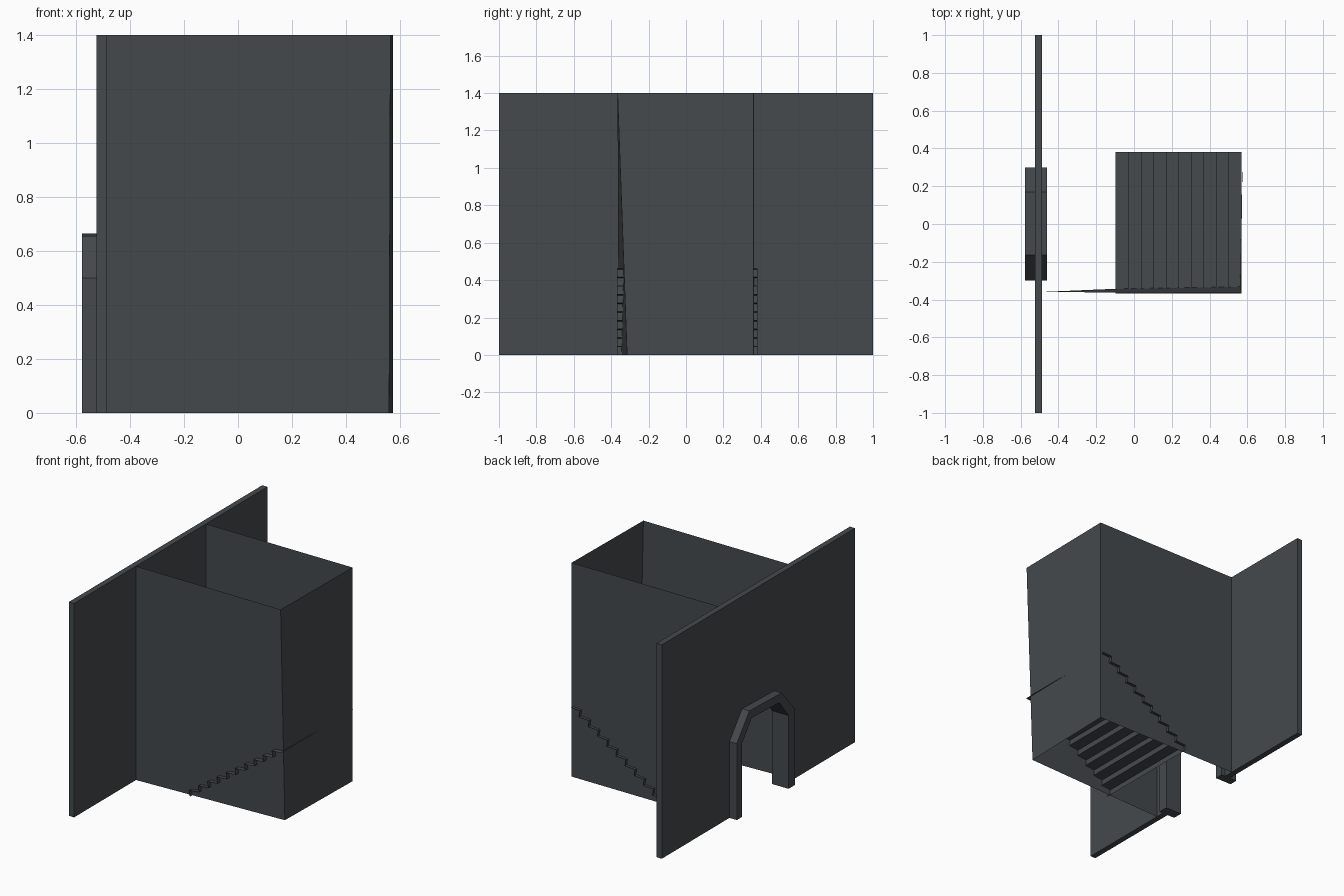
import bpy, bmesh
from mathutils import Vector

if "Cube" in bpy.data.objects:
    bpy.data.objects.remove(bpy.data.objects["Cube"])

slate = bpy.data.materials.new("dark slate grey")
slate.diffuse_color = (0.058, 0.067, 0.073, 1.0)
slate.use_nodes = True
slate.node_tree.nodes["Principled BSDF"].inputs["Base Color"].default_value = slate.diffuse_color


def make_object(name, bm):
    mesh = bpy.data.meshes.new(name)
    bm.to_mesh(mesh)
    bm.free()
    mesh.materials.append(slate)
    ob = bpy.data.objects.new(name, mesh)
    bpy.context.collection.objects.link(ob)
    return ob


def extrude_profile(name, yz, x0, x1):
    """Solid made from a (y, z) outline, extruded along x."""
    bm = bmesh.new()
    face = bm.faces.new([bm.verts.new((x0, y, z)) for y, z in yz])
    ext = bmesh.ops.extrude_face_region(bm, geom=[face], use_keep_orig=True)
    moved = [g for g in ext["geom"] if isinstance(g, bmesh.types.BMVert)]
    bmesh.ops.translate(bm, vec=Vector((x1 - x0, 0, 0)), verts=moved)
    bmesh.ops.recalc_face_normals(bm, faces=bm.faces)
    return make_object(name, bm)


def sheet(name, row_a, row_b):
    """Strip of quads between two rows of points."""
    bm = bmesh.new()
    a = [bm.verts.new(p) for p in row_a]
    b = [bm.verts.new(p) for p in row_b]
    for i in range(len(a) - 1):
        bm.faces.new((a[i], a[i + 1], b[i + 1], b[i]))
    return make_object(name, bm)


# Arch outlines, from one foot to the other
outer = [(-0.30, 0), (-0.30, 0.50), (-0.165, 0.655), (0.17, 0.665), (0.30, 0.50), (0.30, 0)]
inner = [(-0.235, 0), (-0.235, 0.48), (-0.14, 0.60), (0.145, 0.61), (0.245, 0.48), (0.245, 0)]
middle = [((a[0] + b[0]) / 2, (a[1] + b[1]) / 2) for a, b in zip(outer, inner)]

# Entrance wall with its opening hidden inside the frame
extrude_profile("entrance_wall",
                [(-1, 0), (-1, 1.4), (1, 1.4), (1, 0)] + middle[::-1], -0.525, -0.487)

# Faceted arch frame around the opening
extrude_profile("arch_frame", outer + inner[::-1], -0.578, -0.46)

# Open-topped chamber of thin sheets, one corner leaning inwards
plan_low = [(-0.495, -0.36, 0), (0.56, -0.315, 0), (0.575, 0.362, 0), (-0.495, 0.364, 0)]
plan_high = [(-0.495, -0.36, 1.4), (0.565, -0.366, 1.4), (0.575, 0.362, 1.4), (-0.495, 0.364, 1.4)]
sheet("chamber_walls", plan_low, plan_high)

# Staircase: a folded sheet of risers and slightly tilted treads
steps, run, rise, start = 10, 0.0665, 0.0462, -0.097
profile = [(start + 0.006, 0)]
for i in range(steps):
    top = (i + 1) * rise
    profile.append((start + i * run, top - 0.005))
    profile.append((start + (i + 1) * run + (0.006 if i < steps - 1 else 0), top))
sheet("staircase", [(x, -0.368, z) for x, z in profile], [(x, 0.382, z) for x, z in profile])
